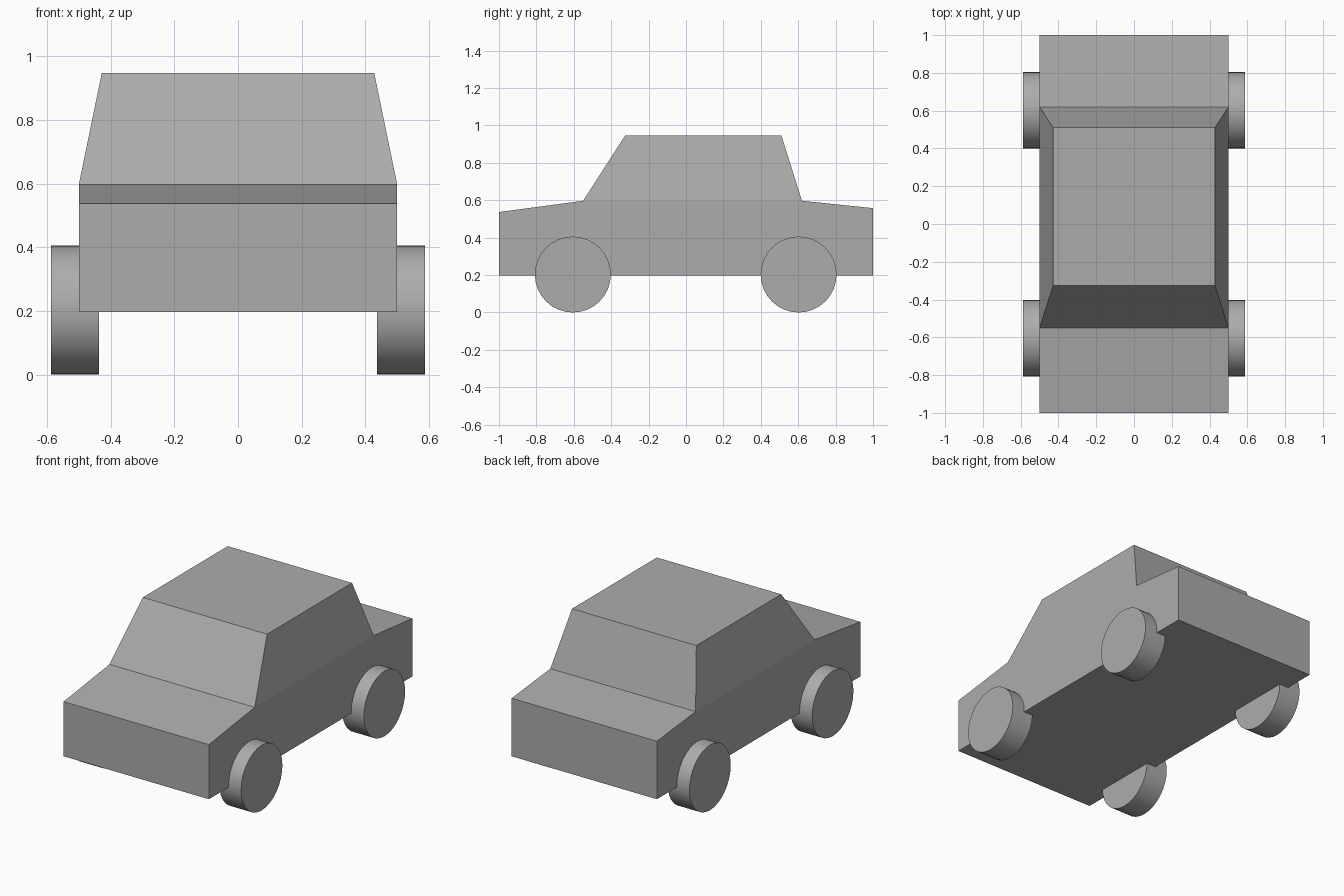
import bpy, bmesh
from math import radians
from mathutils import Vector

cube = bpy.data.objects.get("Cube")
if cube:
    bpy.data.objects.remove(cube, do_unlink=True)

# One plain grey material
grey = bpy.data.materials.new("mid grey")
grey.use_nodes = True
colour = (0.415, 0.415, 0.415, 1)
grey.diffuse_color = colour
grey.node_tree.nodes["Principled BSDF"].inputs["Base Color"].default_value = colour


def finish(bm, name):
    bmesh.ops.recalc_face_normals(bm, faces=bm.faces)
    mesh = bpy.data.meshes.new(name)
    bm.to_mesh(mesh)
    bm.free()
    mesh.materials.append(grey)
    obj = bpy.data.objects.new(name, mesh)
    bpy.context.collection.objects.link(obj)


# Car body: side profile extruded across the width
half_width = 0.5
profile = [(-1, 0.197), (-1, 0.537), (-0.55, 0.597),
           (0.62, 0.597), (1, 0.558), (1, 0.197)]
bm = bmesh.new()
side = bm.faces.new([bm.verts.new((-half_width, y, z)) for y, z in profile])
ext = bmesh.ops.extrude_face_region(bm, geom=[side], use_keep_orig=True)
moved = [g for g in ext["geom"] if isinstance(g, bmesh.types.BMVert)]
bmesh.ops.translate(bm, verts=moved, vec=(2 * half_width, 0, 0))

# Cabin: raised from the flat top face and tapered towards the roof
deck = max(bm.faces, key=lambda f: f.calc_center_median().z)
ext = bmesh.ops.extrude_face_region(bm, geom=[deck])
for v in [g for g in ext["geom"] if isinstance(g, bmesh.types.BMVert)]:
    v.co = Vector((0.428 if v.co.x > 0 else -0.428,
                   0.51 if v.co.y > 0 else -0.325, 0.947))
if deck.is_valid:
    bmesh.ops.delete(bm, geom=[deck], context="FACES_ONLY")
finish(bm, "car_body")

# Wheels: four short cylinders partly sunk into the body
radius = 0.203
for end, y in (("front", -0.605), ("rear", 0.602)):
    for flank, sign in (("left", 1), ("right", -1)):
        bpy.ops.mesh.primitive_cylinder_add(
            vertices=32, radius=radius, depth=0.15,
            location=(sign * 0.512, y, radius), rotation=(0, radians(90), 0))
        wheel = bpy.context.object
        wheel.name = f"{end}_{flank}_wheel"
        wheel.data.materials.append(grey)
        bpy.ops.object.shade_smooth_by_angle(angle=radians(30))
